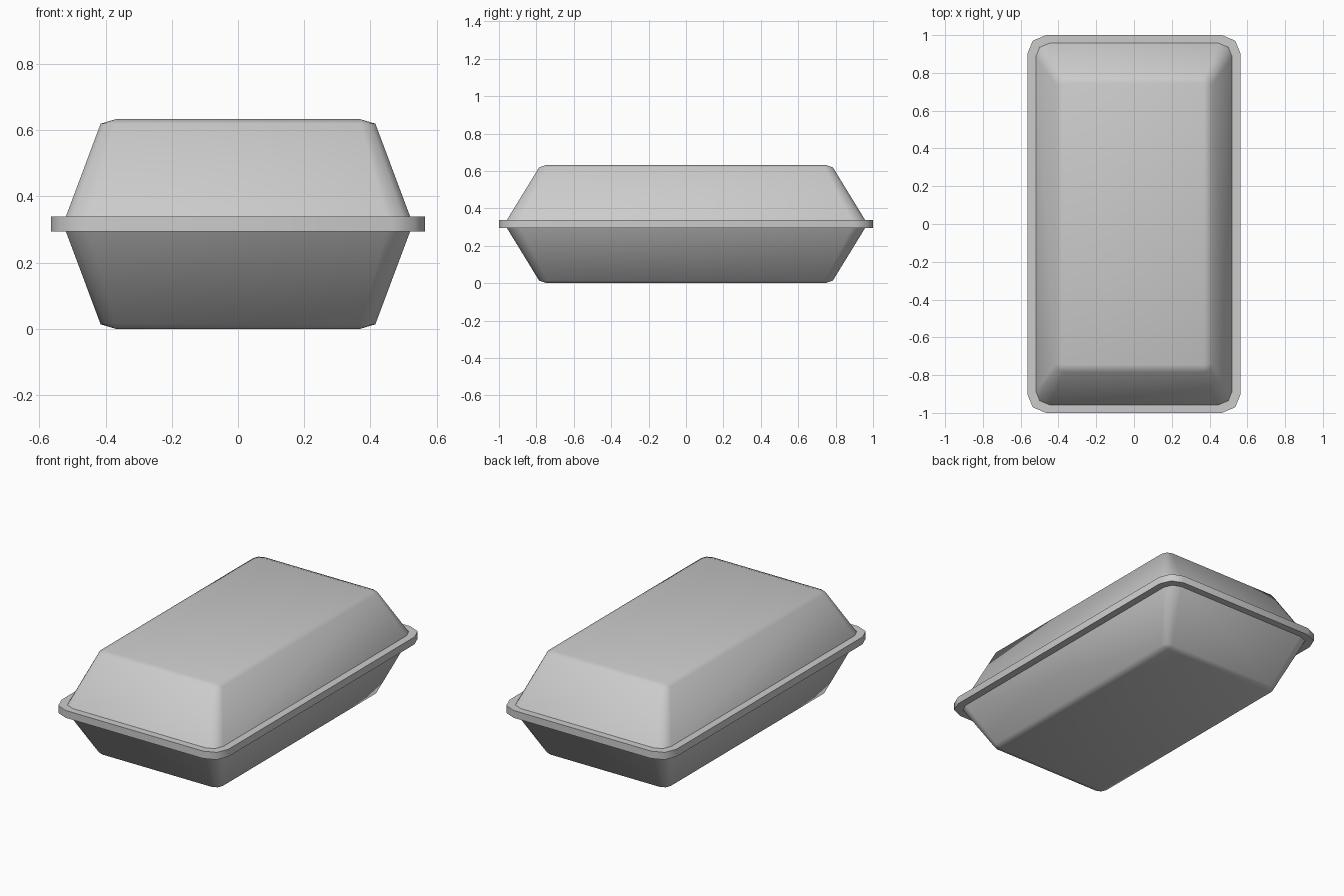
import bpy, bmesh, math

if "Cube" in bpy.data.objects:
    bpy.data.objects.remove(bpy.data.objects["Cube"], do_unlink=True)

grey = bpy.data.materials.new("plain grey")
grey.use_nodes = True
colour = (0.6, 0.6, 0.6, 1)
grey.diffuse_color = colour
grey.node_tree.nodes["Principled BSDF"].inputs["Base Color"].default_value = colour

MID = 0.3165      # height of the seam between the two halves
RIM = 0.0225      # half the rim thickness


def ring(bm, half_x, half_y, radius, z):
    """Rectangle outline whose corners are rounded with two segments."""
    verts = []
    for corner, (sx, sy) in enumerate([(1, 1), (-1, 1), (-1, -1), (1, -1)]):
        for step in range(3):
            a = math.radians(corner * 90 + step * 45)
            verts.append(bm.verts.new((sx * (half_x - radius) + radius * math.cos(a),
                                       sy * (half_y - radius) + radius * math.sin(a), z)))
    return verts


def loft(name, sections, cap_start):
    """Skin a stack of rounded rectangles and cap the ends."""
    bm = bmesh.new()
    rings = [ring(bm, *s) for s in sections]
    for low, high in zip(rings, rings[1:]):
        for i in range(len(low)):
            j = (i + 1) % len(low)
            bm.faces.new((low[i], low[j], high[j], high[i]))
    bm.faces.new(rings[-1])
    if cap_start:
        bm.faces.new(rings[0][::-1])
    bmesh.ops.remove_doubles(bm, verts=bm.verts, dist=0.0005)
    bmesh.ops.recalc_face_normals(bm, faces=bm.faces)
    mesh = bpy.data.meshes.new(name)
    bm.to_mesh(mesh)
    bm.free()
    mesh.materials.append(grey)
    obj = bpy.data.objects.new(name, mesh)
    bpy.context.collection.objects.link(obj)
    bpy.ops.object.select_all(action="DESELECT")
    obj.select_set(True)
    bpy.context.view_layer.objects.active = obj
    bpy.ops.object.shade_smooth_by_angle(angle=math.radians(60))
    return obj


# Tapered lid and tray, mirrored about the seam
for name, side in (("lid", 1), ("tray", -1)):
    loft(name, [(0.52, 0.957, 0.072, MID + side * RIM),
                (0.415, 0.785, 0.045, MID + side * 0.303),
                (0.37, 0.745, 0, MID + side * MID)], False)

# Flat flange around the seam
loft("rim", [(0.565, 1, 0.1, MID - RIM), (0.565, 1, 0.1, MID + RIM)], True)
